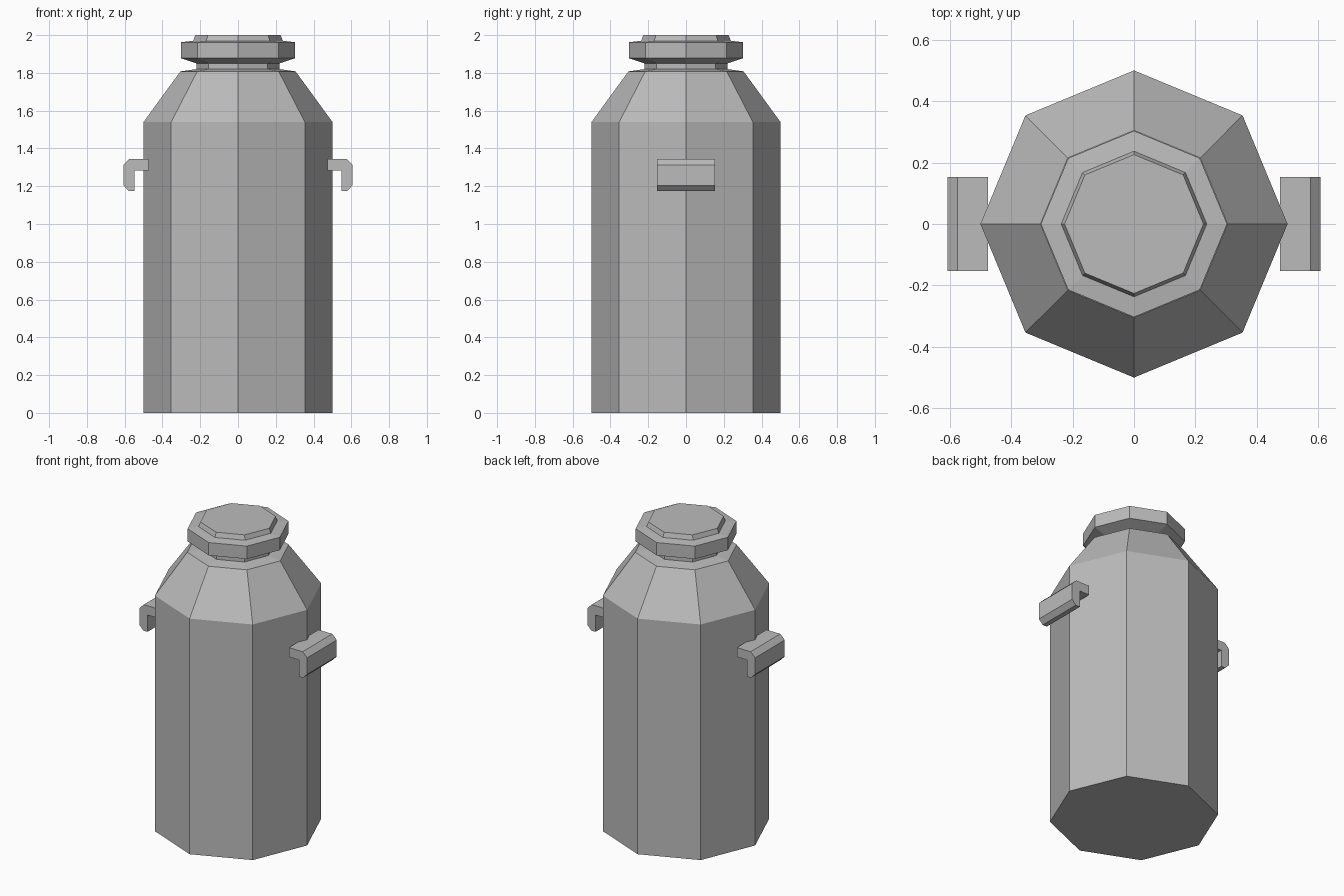
import bpy
import bmesh
import math

cube = bpy.data.objects.get("Cube")
if cube:
    bpy.data.objects.remove(cube, do_unlink=True)

SIDES = 8

metal = bpy.data.materials.new("grey metal")
metal.use_nodes = True
colour = (0.5, 0.5, 0.5, 1)
metal.diffuse_color = colour
metal.node_tree.nodes["Principled BSDF"].inputs["Base Color"].default_value = colour


def finish(name, bm):
    """Turn a bmesh into a flat shaded object."""
    bmesh.ops.recalc_face_normals(bm, faces=bm.faces)
    mesh = bpy.data.meshes.new(name)
    bm.to_mesh(mesh)
    bm.free()
    mesh.materials.append(metal)
    obj = bpy.data.objects.new(name, mesh)
    bpy.context.collection.objects.link(obj)
    return obj


def turned(name, profile):
    """Closed eight-sided solid from (radius, height) rings."""
    bm = bmesh.new()
    rings = []
    for r, z in profile:
        angles = [math.tau * i / SIDES for i in range(SIDES)]
        rings.append([bm.verts.new((r * math.cos(a), r * math.sin(a), z)) for a in angles])
    for low, high in zip(rings, rings[1:]):
        for i in range(SIDES):
            j = (i + 1) % SIDES
            bm.faces.new((low[i], low[j], high[j], high[i]))
    bm.faces.new(rings[0][::-1])
    bm.faces.new(rings[-1])
    return finish(name, bm)


def handle(name, side):
    """Hooked grip: a side profile extruded along y."""
    profile = [(0.475, 1.345), (0.575, 1.345), (0.607, 1.313), (0.607, 1.205),
               (0.578, 1.175), (0.547, 1.175), (0.547, 1.284), (0.475, 1.284)]
    bm = bmesh.new()
    face = bm.faces.new([bm.verts.new((side * x, -0.153, z)) for x, z in profile])
    grown = bmesh.ops.extrude_face_region(bm, geom=[face])["geom"]
    verts = [v for v in grown if isinstance(v, bmesh.types.BMVert)]
    bmesh.ops.translate(bm, verts=verts, vec=(0, 0.306, 0))
    return finish(name, bm)


# Can body with sloped shoulder and short neck
turned("can_body", [(0.5, 0), (0.5, 1.54), (0.305, 1.808), (0.22, 1.82), (0.22, 1.86)])

# Lid with wide rim and raised top
turned("lid", [(0.22, 1.85), (0.303, 1.878), (0.303, 1.962), (0.237, 1.97), (0.226, 2.0)])

# Side handles
handle("left_handle", 1)
handle("right_handle", -1)
